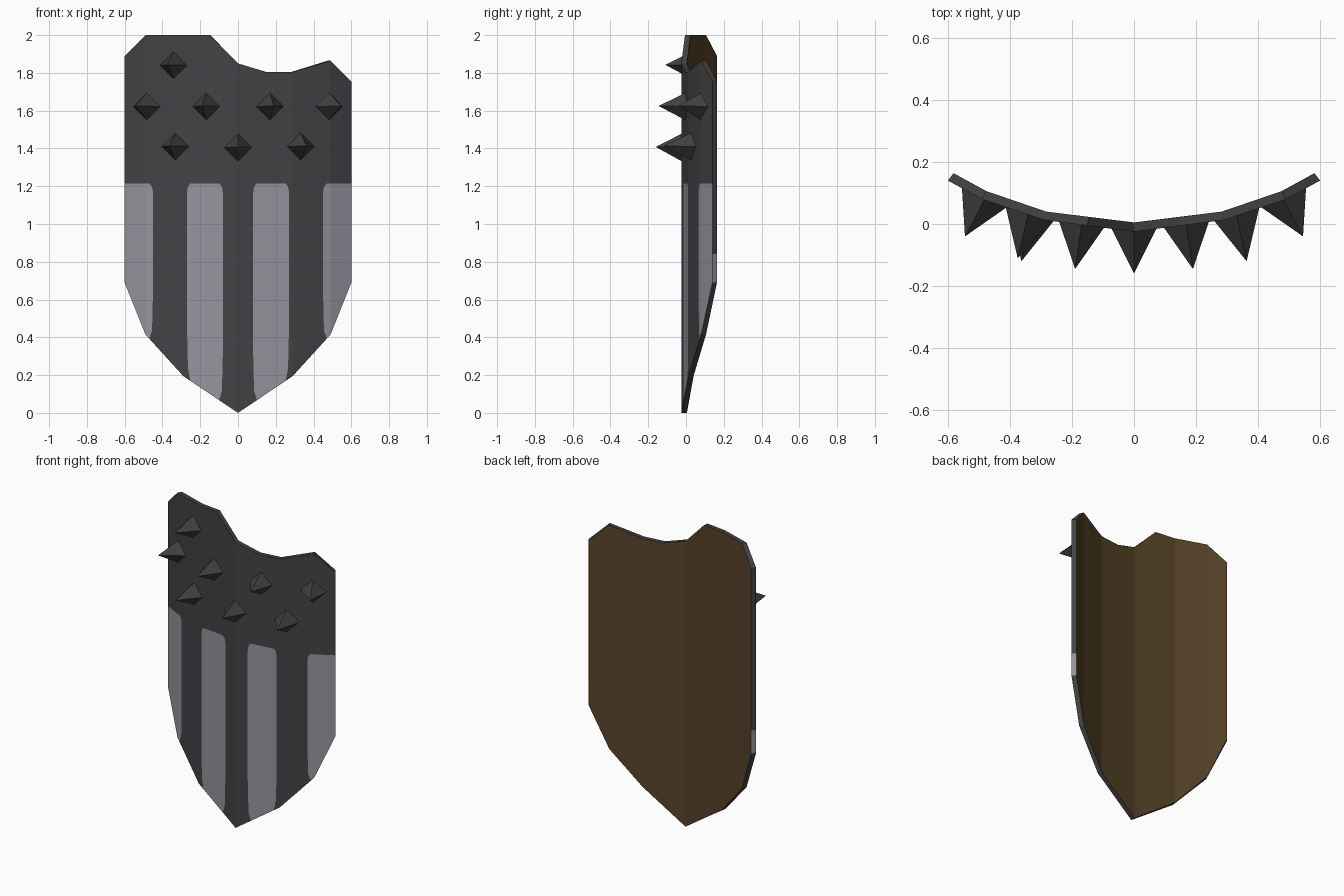
import bpy, bmesh
from mathutils import Vector

if "Cube" in bpy.data.objects:
    bpy.data.objects.remove(bpy.data.objects["Cube"])


def material(name, rgb):
    m = bpy.data.materials.new(name)
    m.diffuse_color = (*rgb, 1)
    m.use_nodes = True
    m.node_tree.nodes["Principled BSDF"].inputs["Base Color"].default_value = m.diffuse_color
    return m


dark = material("dark iron", (0.056, 0.055, 0.062))
light = material("pale grey stripe", (0.31, 0.295, 0.335))
brown = material("brown leather back", (0.095, 0.056, 0.021))
spike_mat = material("spike iron", (0.052, 0.052, 0.054))


def lerp(table, x):
    """Piecewise linear lookup in a list of (x, value)."""
    x = min(max(x, table[0][0]), table[-1][0])
    for (x0, v0), (x1, v1) in zip(table, table[1:]):
        if x <= x1:
            return v0 + (v1 - v0) * (x - x0) / (x1 - x0)


# Outline and bent cross-section of the plate
TOP = [(-.6, 1.89), (-.49, 2), (-.15, 2), (0, 1.85), (.15, 1.805),
       (.29, 1.805), (.49, 1.865), (.6, 1.755)]
BOTTOM = [(0, 0), (.29, .195), (.49, .415), (.6, .69)]
FRONT_Y = [(0, -.025), (.29, .013), (.49, .08), (.6, .14)]
BACK_X = [(0, 0), (.29, .283), (.49, .476), (.6, .582)]
BACK_Y = [(0, .005), (.29, .04), (.49, .106), (.6, .164)]
STRIPES = [(.08, .27), (.45, .61)]
EDGES = (.08, .27, .45)
MID = .84

half = [0, .08, .085, .10, .15, .253, .265, .27, .29, .45, .455, .47, .49, .6]
xs = [-x for x in half[:0:-1]] + half


def levels(x):
    """Heights of the horizontal cuts: bottom, stripe foot, rim split, stripe head, top."""
    a = abs(x)
    b = lerp(BOTTOM, a)
    d = min(abs(a - e) for e in EDGES)
    inside = any(p - .001 <= a <= q + .001 for p, q in STRIPES)
    foot, head = b, 1.215
    if inside and d < .001:
        foot, head = b + .27, 1.165
    elif inside and d < .008:
        foot, head = b + .06, 1.198
    return [b, foot, max(MID, foot), head, lerp(TOP, x)]


# Shield plate: front columns with cut stripes, back sheet and rim
bm = bmesh.new()
front, back = [], []
for x in xs:
    a, s = abs(x), (1 if x >= 0 else -1)
    zs = levels(x)
    front.append([bm.verts.new((x, lerp(FRONT_Y, a), z)) for z in zs])
    back.append([bm.verts.new((s * lerp(BACK_X, a), lerp(BACK_Y, a), z)) for z in zs])


def face(verts, mat):
    bm.faces.new(verts).material_index = mat


n = len(xs)
for i in range(n - 1):
    f0, f1, b0, b1 = front[i], front[i + 1], back[i], back[i + 1]
    mid = abs(xs[i] + xs[i + 1]) / 2
    striped = any(p < mid < q for p, q in STRIPES)
    for k in range(4):
        face((f0[k], f1[k], f1[k + 1], f0[k + 1]), 1 if striped and k in (1, 2) else 0)
        face((b1[k], b0[k], b0[k + 1], b1[k + 1]), 2)
    face((f0[4], f1[4], b1[4], b0[4]), 0)
    face((f1[0], f0[0], b0[0], b1[0]), 0)
for k in range(4):
    m = 1 if k == 1 else 0
    face((front[0][k], front[0][k + 1], back[0][k + 1], back[0][k]), m)
    face((front[-1][k + 1], front[-1][k], back[-1][k], back[-1][k + 1]), m)
bmesh.ops.remove_doubles(bm, verts=bm.verts, dist=1e-5)


def finish(bm, name, mats):
    bmesh.ops.recalc_face_normals(bm, faces=bm.faces)
    me = bpy.data.meshes.new(name)
    bm.to_mesh(me)
    bm.free()
    for m in mats:
        me.materials.append(m)
    ob = bpy.data.objects.new(name, me)
    bpy.context.collection.objects.link(ob)
    return ob


finish(bm, "shield_plate", (dark, light, brown))


# Four-sided spikes set as diamonds on the front, leaning along the surface normal
def spike(name, x, z, tip_x, tip_y):
    bm = bmesh.new()
    r = .075
    ring = [Vector((x + dx * r, lerp(FRONT_Y, abs(x + dx * r)) + .006, z + dz * r))
            for dx, dz in ((1, 0), (0, 1), (-1, 0), (0, -1))]
    base = [bm.verts.new(v) for v in ring]
    tip = bm.verts.new((tip_x, tip_y, z + .003))
    for i in range(4):
        bm.faces.new((base[i], base[(i + 1) % 4], tip))
    bm.faces.new(base[::-1])
    finish(bm, name, (spike_mat,))


spike("spike_centre", 0, 1.405, 0, -.16)
spike("spike_top", -.34, 1.84, -.375, -.11)
for side, s in (("left", -1), ("right", 1)):
    spike("spike_low_" + side, s * .33, 1.41, s * .363, -.12)
    spike("spike_inner_" + side, s * .168, 1.622, s * .19, -.145)
    spike("spike_outer_" + side, s * .48, 1.622, s * .545, -.04)
